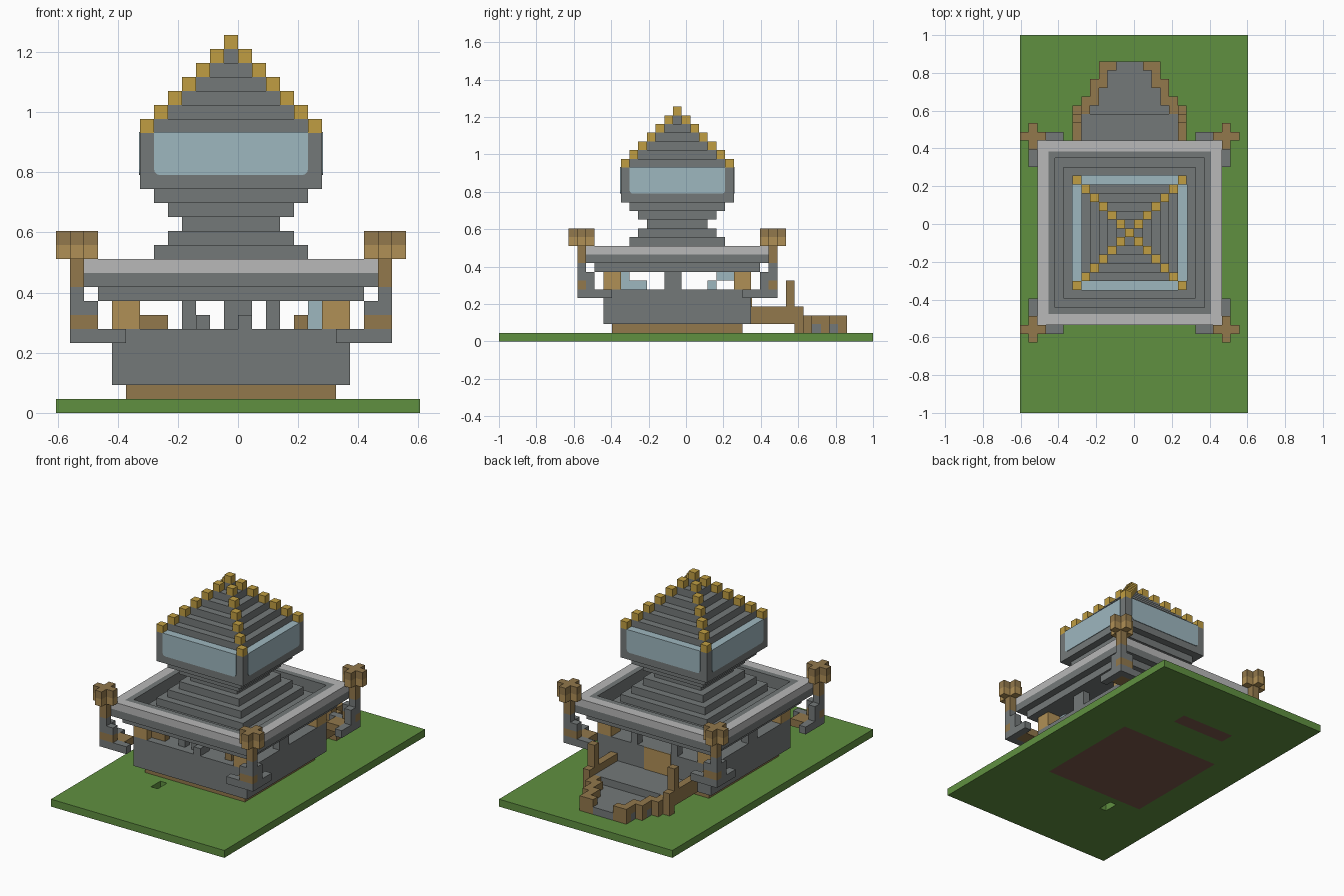
import bpy, bmesh
from mathutils import Vector

if "Cube" in bpy.data.objects:
    bpy.data.objects.remove(bpy.data.objects["Cube"])

U = 2 / 43                      # size of one block
CX, CY = -0.5 * U, -U           # centre of the tower


def linear(c):
    c /= 255
    return c / 12.92 if c < 0.04045 else ((c + 0.055) / 1.055) ** 2.4


def material(name, r, g, b):
    m = bpy.data.materials.new(name)
    m.use_nodes = True
    col = (linear(r), linear(g), linear(b), 1)
    m.diffuse_color = col
    m.node_tree.nodes["Principled BSDF"].inputs["Base Color"].default_value = col
    return m


STONE = material("grey stone", 116, 121, 121)
PALE = material("pale stone", 184, 184, 184)
WOOD = material("brown wood", 146, 120, 76)
TAN = material("tan wood", 176, 144, 86)
GOLD = material("gold", 192, 158, 66)
GLASS = material("blue glass", 158, 183, 191)
GRASS = material("green grass", 96, 144, 64)
DIRT = material("brown dirt", 122, 88, 74)


def finish(name, bm, *mats):
    bmesh.ops.recalc_face_normals(bm, faces=bm.faces)
    me = bpy.data.meshes.new(name)
    bm.to_mesh(me)
    bm.free()
    for m in mats:
        me.materials.append(m)
    ob = bpy.data.objects.new(name, me)
    bpy.context.collection.objects.link(ob)
    return ob


def add_box(bm, box):
    """box = x0, x1, y0, y1, z0, z1 in blocks around the tower axis"""
    x0, x1, y0, y1, z0, z1 = box
    verts = bmesh.ops.create_cube(bm, size=1)["verts"]
    for v in verts:
        v.co = Vector((CX + U * (x1 if v.co.x > 0 else x0),
                       CY + U * (y1 if v.co.y > 0 else y0),
                       U * (z1 if v.co.z > 0 else z0)))
    return verts


def blocks(name, mat, boxes):
    bm = bmesh.new()
    for b in boxes:
        add_box(bm, b)
    return finish(name, bm, mat)


def tier(half, z0, z1):
    return (-half, half, -half, half, z0, z1)


def ring(o, n, z0, z1):
    return [(-o, o, n, o, z0, z1), (-o, o, -o, -n, z0, z1),
            (n, o, -n, n, z0, z1), (-o, -n, -n, n, z0, z1)]


def flip(box, sx, sy):
    x0, x1, y0, y1, z0, z1 = box
    if sx < 0:
        x0, x1 = -x1, -x0
    if sy < 0:
        y0, y1 = -y1, -y0
    return (x0, x1, y0, y1, z0, z1)


def four(boxes):
    return [flip(b, sx, sy) for b in boxes for sx in (-1, 1) for sy in (-1, 1)]


def both(boxes):
    return [flip(b, sx, 1) for b in boxes for sx in (-1, 1)]


# Ground slab with a small hole and dirt patches underneath
bm = bmesh.new()
add_box(bm, (-12.5, 13.5, -20.5, 22.5, 0, 1))
HOLE = (-4.5, -3.5, -10.5, -8.5)
PATCHES = [(-7.5, 7.5, -7.5, 7.5), (-4.5, 3.5, 12.5, 14.5)]
for rect in [HOLE] + PATCHES:
    for n, val in enumerate(rect):
        axis = Vector((1, 0, 0)) if n < 2 else Vector((0, 1, 0))
        co = axis * (val * U + (CX if n < 2 else CY))
        bmesh.ops.bisect_plane(bm, geom=bm.verts[:] + bm.edges[:] + bm.faces[:],
                               plane_co=co, plane_no=axis)


def inside(face, rect):
    c = face.calc_center_median()
    x, y = (c.x - CX) / U, (c.y - CY) / U
    return abs(face.normal.z) > 0.5 and rect[0] < x < rect[1] and rect[2] < y < rect[3]


bm.normal_update()
for f in bm.faces:
    if f.normal.z < -0.5 and any(inside(f, r) for r in PATCHES):
        f.material_index = 1
bmesh.ops.delete(bm, geom=[f for f in bm.faces if inside(f, HOLE)], context='FACES')
bmesh.ops.bridge_loops(bm, edges=[e for e in bm.edges if e.is_boundary])
finish("ground", bm, GRASS, DIRT)

# Base and room
blocks("foundation", WOOD, [tier(7.5, 1, 2)])
blocks("base", STONE, [tier(8.5, 2, 6)])
blocks("room_corners", TAN, four([(6.5, 8.5, 6.5, 8.5, 6, 8)]))
blocks("room_pillars", STONE,
       both([(2.5, 3.5, 7.5, 8.5, 6, 8), (7.5, 8.5, -1.5, -0.5, 6, 8),
             (7.5, 8.5, -0.5, 0.5, 6, 8)])
       + [(-0.5, 1.5, -7.5, -6.5, 6, 8), (0.5, 1.5, -8.5, -7.5, 6, 7),
          (-2.5, -1.5, -7.5, -6.5, 6, 7)])
blocks("room_benches", WOOD, [(-6.5, -4.5, -7.5, -6.5, 6, 7), (4.5, 5.5, -7.5, -6.5, 6, 7)])
blocks("room_glass", GLASS, [(5.5, 6.5, -6.5, -5.5, 6, 8), (5.5, 6.5, -5.5, -3.5, 6, 7),
                             (5.5, 6.5, 3.5, 4.5, 6, 7), (5.5, 6.5, 4.5, 6.5, 7, 8)])
blocks("back_door", TAN, [(-2.5, 1.5, 8.5, 8.6, 3, 6)])

# Broad eave with a pale rim around a trough
blocks("eave", STONE, [tier(9.5, 8, 9)] + ring(10.5, 8.5, 9, 10))
blocks("eave_rim", PALE, ring(10.5, 9.25, 10, 11))
blocks("eave_rim_inner", STONE, ring(9.25, 8.5, 10, 11))

# Stepped neck, narrowing and widening again
neck = [7.5, 6.5, 5.5, 4.5, 3.5, 4.5, 5.5]
blocks("neck", STONE, [tier(h, 9 + n, 10 + n) for n, h in enumerate(neck)])

# Upper chamber with wrapped windows
blocks("chamber", STONE, [tier(6.5, 16, 20)])
for name, turned in (("window_front_back", False), ("window_sides", True)):
    bm = bmesh.new()
    a, b = 5.5, 6.58
    add_box(bm, (-b, b, -a, a, 17, 20.08) if turned else (-a, a, -b, b, 17, 20.08))
    k = 0 if turned else 1
    low = [e for e in bm.edges
           if abs(e.verts[0].co[k] - e.verts[1].co[k]) > U
           and max(v.co.z for v in e.verts) < 18 * U]
    bmesh.ops.bevel(bm, geom=low, offset=0.4 * U, segments=3, profile=0.5, affect='EDGES')
    finish(name, bm, GLASS)

# Pyramid roof with gold hips
blocks("roof", STONE, [tier(5.5 - n, 20 + n, 21 + n) for n in range(6)])
blocks("roof_hips", GOLD,
       four([(5.5 - n, 6.5 - n, 5.5 - n, 6.5 - n, 20 + n, 21 + n) for n in range(6)]))
blocks("roof_finial", GOLD, [tier(0.5, 26, 27)])

# Corner brackets, posts and lanterns
blocks("bracket_arms", STONE, four([
    (7.5, 11.5, 10.5, 11.5, 5, 6), (10.5, 11.5, 7.5, 10.5, 5, 6),
    (10.5, 11.5, 9.5, 10.5, 6, 8), (9.5, 11.5, 10.5, 11.5, 7, 8),
    (10.5, 11.5, 10.5, 11.5, 8, 9)]))
blocks("bracket_cores", WOOD, four([(8.5, 10.5, 8.5, 10.5, 5, 6),
                                    (9.5, 11.5, 10.5, 11.5, 6, 7)]))
blocks("lantern_posts", WOOD, four([(10.5, 11.5, 10.5, 11.5, 9, 11)]))


def plus(z):
    return four([(9.5, 12.5, 10.5, 11.5, z, z + 1), (10.5, 11.5, 11.5, 12.5, z, z + 1),
                 (10.5, 11.5, 9.5, 10.5, z, z + 1)])


blocks("lantern_lower", TAN, plus(11))
blocks("lantern_upper", WOOD, plus(12))

# Rear terrace with stepped side walls
blocks("terrace_upper_floor", STONE, [(-5.5, 5.5, 8.5, 13.5, 2, 3)])
blocks("terrace_lower_floor", STONE, [(-4.5, 4.5, 13.5, 16.5, 1, 2),
                                      (-3.5, 3.5, 16.5, 18.5, 1, 2),
                                      (-1.5, 1.5, 18.5, 19.5, 1, 2)])
blocks("terrace_walls", WOOD, both([
    (5.5, 6.5, 8.5, 13.5, 2, 4), (5.5, 6.5, 13.5, 14.5, 1, 4),
    (4.5, 5.5, 13.5, 15.5, 1, 3), (3.5, 4.5, 14.5, 17.5, 1, 3),
    (2.5, 3.5, 16.5, 19.5, 1, 3), (1.5, 2.5, 18.5, 19.5, 1, 3)]))
blocks("terrace_posts", WOOD, both([(5.5, 6.5, 12.5, 13.5, 4, 7)]))
